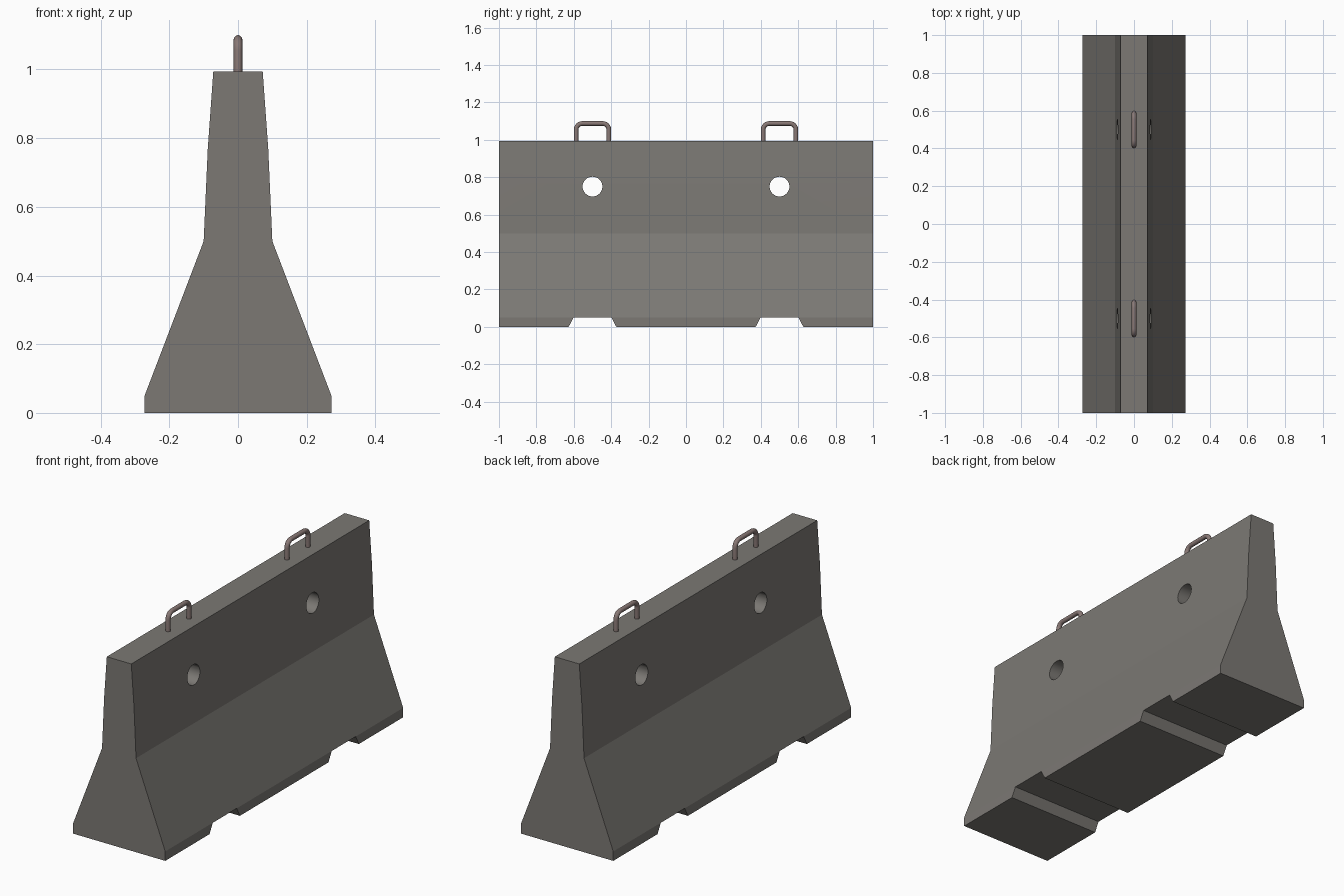
import bpy, bmesh, math
from mathutils import Vector

if "Cube" in bpy.data.objects:
    bpy.data.objects.remove(bpy.data.objects["Cube"])


def material(name, rgb):
    m = bpy.data.materials.new(name)
    m.diffuse_color = (*rgb, 1)
    m.use_nodes = True
    m.node_tree.nodes["Principled BSDF"].inputs["Base Color"].default_value = m.diffuse_color
    return m


concrete = material("grey concrete", (0.20, 0.19, 0.175))
steel = material("rusty steel", (0.25, 0.19, 0.18))


def prism(name, pts, offset, mat):
    """Closed solid from a loop of 3D points swept along offset."""
    bm = bmesh.new()
    face = bm.faces.new([bm.verts.new(p) for p in pts])
    new = bmesh.ops.extrude_face_region(bm, geom=[face])["geom"]
    for v in new:
        if isinstance(v, bmesh.types.BMVert):
            v.co += Vector(offset)
    bmesh.ops.recalc_face_normals(bm, faces=bm.faces)
    me = bpy.data.meshes.new(name)
    bm.to_mesh(me)
    bm.free()
    me.materials.append(mat)
    ob = bpy.data.objects.new(name, me)
    bpy.context.collection.objects.link(ob)
    return ob


# Barrier body: mirrored wall profile swept along y
half = [(0.272, 0), (0.272, 0.05), (0.1, 0.5), (0.088, 0.77), (0.072, 0.994)]
loop = half + [(-x, z) for x, z in reversed(half)]
body = prism("barrier_body", [(x, -1, z) for x, z in loop], (0, 2, 0), concrete)


def cut(cutter):
    mod = body.modifiers.new(cutter.name, "BOOLEAN")
    mod.operation = "DIFFERENCE"
    mod.solver = "EXACT"
    mod.object = cutter
    cutter.hide_render = True
    bpy.context.view_layer.objects.active = body
    bpy.ops.object.modifier_apply(modifier=mod.name)
    bpy.data.objects.remove(cutter)


# Fork slots under the base and round holes through the wall
for cy in (-0.5, 0.5):
    slot = [(-0.4, cy + y, z) for y, z in
            ((-0.154, -0.05), (0.154, -0.05), (0.101, 0.05), (-0.101, 0.05))]
    cut(prism("slot_cutter", slot, (0.8, 0, 0), concrete))
    ring = [(-0.4, cy + 0.053 * math.cos(a), 0.75 + 0.053 * math.sin(a))
            for a in (i * math.tau / 32 for i in range(32))]
    cut(prism("hole_cutter", ring, (0.8, 0, 0), concrete))

bpy.ops.object.select_all(action="DESELECT")
body.select_set(True)
bpy.context.view_layer.objects.active = body
bpy.ops.object.shade_smooth_by_angle(angle=math.radians(12))


# Lifting handles: bent round bar with rounded corners
def handle(name, cy):
    w, top, r = 0.0875, 1.0875, 0.033
    path = [(-w, 0.97)]
    for sign, start in ((-1, 180), (1, 90)):
        for i in range(7):
            a = math.radians(start - 15 * i)
            path.append((sign * (w - r) + r * math.cos(a), top - r + r * math.sin(a)))
    path.append((w, 0.97))
    cu = bpy.data.curves.new(name, "CURVE")
    cu.dimensions = "3D"
    cu.bevel_depth = 0.0125
    cu.bevel_resolution = 4
    cu.use_fill_caps = True
    sp = cu.splines.new("POLY")
    sp.points.add(len(path) - 1)
    for p, (y, z) in zip(sp.points, path):
        p.co = (0, cy + y, z, 1)
    sp.use_smooth = True
    cu.materials.append(steel)
    ob = bpy.data.objects.new(name, cu)
    bpy.context.collection.objects.link(ob)
    bpy.ops.object.select_all(action="DESELECT")
    ob.select_set(True)
    bpy.context.view_layer.objects.active = ob
    bpy.ops.object.convert(target="MESH")
    bpy.ops.object.shade_smooth_by_angle(angle=math.radians(40))


handle("front_lifting_handle", -0.5)
handle("rear_lifting_handle", 0.5)
